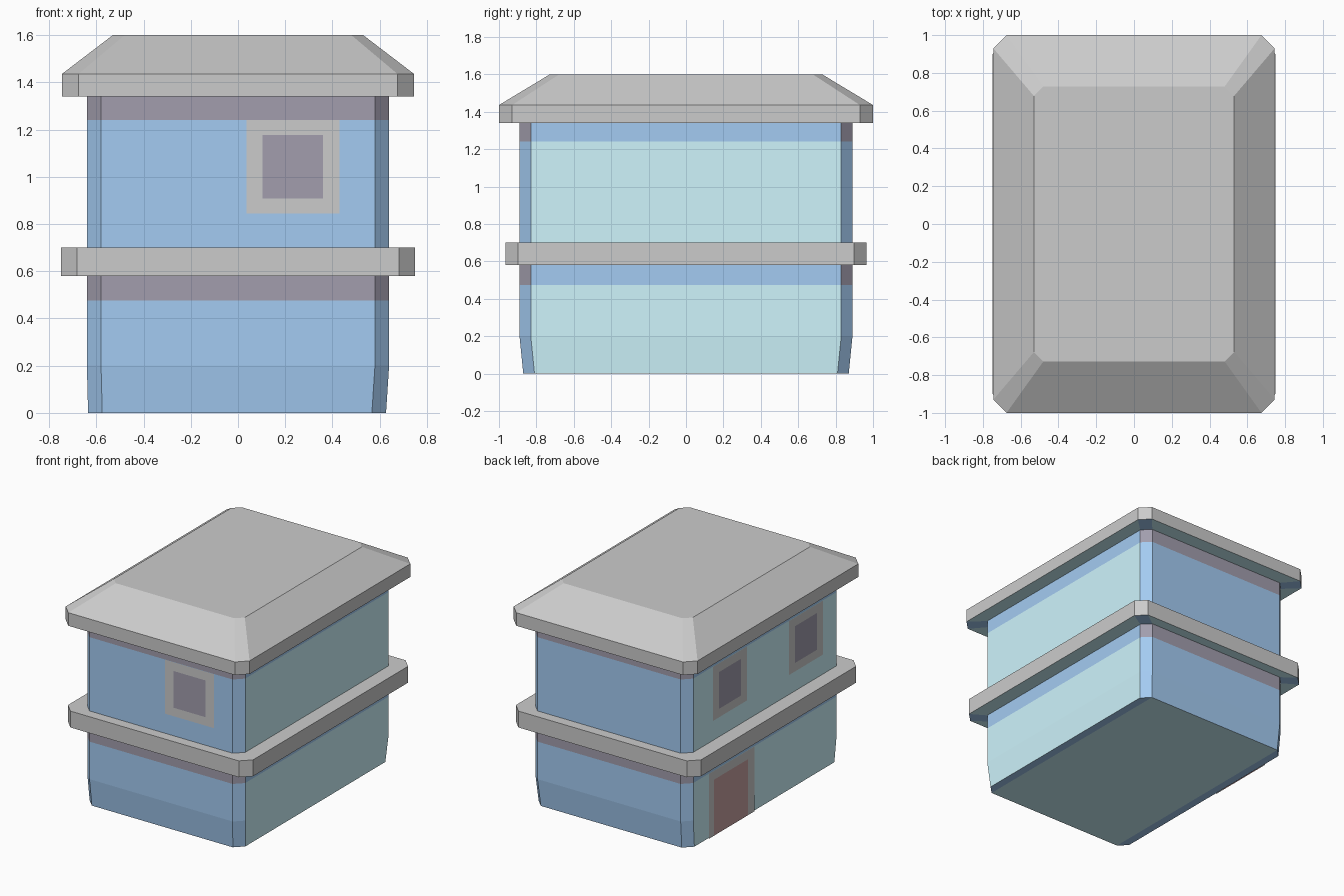
import bpy, bmesh

if "Cube" in bpy.data.objects:
    bpy.data.objects.remove(bpy.data.objects["Cube"])


def material(name, rgb):
    m = bpy.data.materials.new(name)
    m.diffuse_color = (*rgb, 1)
    m.use_nodes = True
    m.node_tree.nodes["Principled BSDF"].inputs["Base Color"].default_value = m.diffuse_color
    return m


blue = material("blue", (0.37, 0.60, 0.89))
cyan = material("pale_cyan", (0.62, 0.91, 0.98))
dark = material("dark_slate", (0.36, 0.34, 0.42))
red = material("door_red", (0.58, 0.36, 0.36))
grey = material("grey", (0.8, 0.8, 0.8))
PALETTE = [grey, blue, cyan, dark, red]
GREY, BLUE, CYAN, DARK, RED = range(5)


def finish(name, bm):
    me = bpy.data.meshes.new(name)
    bm.to_mesh(me)
    bm.free()
    for m in PALETTE:
        me.materials.append(m)
    ob = bpy.data.objects.new(name, me)
    bpy.context.collection.objects.link(ob)
    return ob


def octagon(bm, x, y, c, z, dx=0.0):
    """Rectangle with cut corners; sides run right, corner, back, corner, left..."""
    pts = [(x, c - y), (x, y - c), (x - c, y), (c - x, y),
           (-x, y - c), (-x, c - y), (c - x, -y), (x - c, -y)]
    return [bm.verts.new((px + dx, py, z)) for px, py in pts]


def face(bm, verts, mat):
    f = bm.faces.new(verts)
    f.material_index = mat


def loft(name, rings, colours, cap_top=False, cap_bottom=False):
    """colours: per band, (left/right, front/back, corner) materials"""
    bm = bmesh.new()
    loops = [octagon(bm, *r) for r in rings]
    for a, b, (side, end, corner) in zip(loops, loops[1:], colours):
        for i in range(8):
            j = (i + 1) % 8
            mat = corner if i % 2 else (side if i % 4 == 0 else end)
            face(bm, (a[i], a[j], b[j], b[i]), mat)
    if cap_top:
        face(bm, loops[-1], GREY)
    if cap_bottom:
        for ids, mat in (((7, 2, 1, 0), BLUE), ((6, 5, 4, 3), BLUE), ((7, 6, 3, 2), CYAN)):
            face(bm, [loops[0][i] for i in ids], mat)
    return finish(name, bm)


WALL = (CYAN, BLUE, BLUE)
STRIPE = (BLUE, DARK, DARK)
SOFFIT = (CYAN, CYAN, BLUE)
TRIM = (GREY, GREY, GREY)
W = (0.64, 0.89, 0.06)      # wall outline

# Storeys, with the ground floor tapering in at the base
loft("lower_storey",
     [(0.631, 0.87, 0.06, 0, -0.004), (*W, 0.2), (*W, 0.475), (*W, 0.58)],
     [WALL, WALL, STRIPE], cap_bottom=True)
loft("upper_storey", [(*W, 0.70), (*W, 1.24), (*W, 1.34)], [WALL, STRIPE])

# Ledge between the storeys
L = (0.75, 0.965, 0.068)
loft("ledge", [(*W, 0.58), (*L, 0.58), (*L, 0.70), (*W, 0.70)], [SOFFIT, TRIM, TRIM])

# Hipped roof with flat top
R = (0.745, 1.0, 0.07)
loft("roof", [(*W, 1.34), (*R, 1.34), (*R, 1.436), (0.53, 0.728, 0.05, 1.6)],
     [SOFFIT, TRIM, TRIM], cap_top=True)


def opening(name, wall, u, z, inner_u, inner_z, fill):
    """Flat framed panel just proud of the front or left wall"""
    bm = bmesh.new()

    def ring(us, zs):
        pts = [(us[0], zs[0]), (us[1], zs[0]), (us[1], zs[1]), (us[0], zs[1])]
        if wall == "front":
            return [bm.verts.new((a, -0.893, b)) for a, b in pts]
        return [bm.verts.new((-0.643, a, b)) for a, b in pts]

    o, i = ring(u, z), ring(inner_u, inner_z)
    for k in range(4):
        n = (k + 1) % 4
        face(bm, (o[k], o[n], i[n], i[k]), GREY)
    face(bm, i, fill)
    if wall == "left":
        bmesh.ops.reverse_faces(bm, faces=bm.faces[:])
    return finish(name, bm)


# Windows and door
def window(name, wall, c):
    opening(name, wall, (c - 0.197, c + 0.197), (0.845, 1.24),
            (c - 0.129, c + 0.129), (0.907, 1.176), DARK)


window("front_window", "front", 0.232)
window("left_window_back", "left", 0.41)
window("left_window_front", "left", -0.47)
opening("door", "left", (0.125, 0.655), (0.0, 0.475), (0.2, 0.595), (0.0, 0.41), RED)
